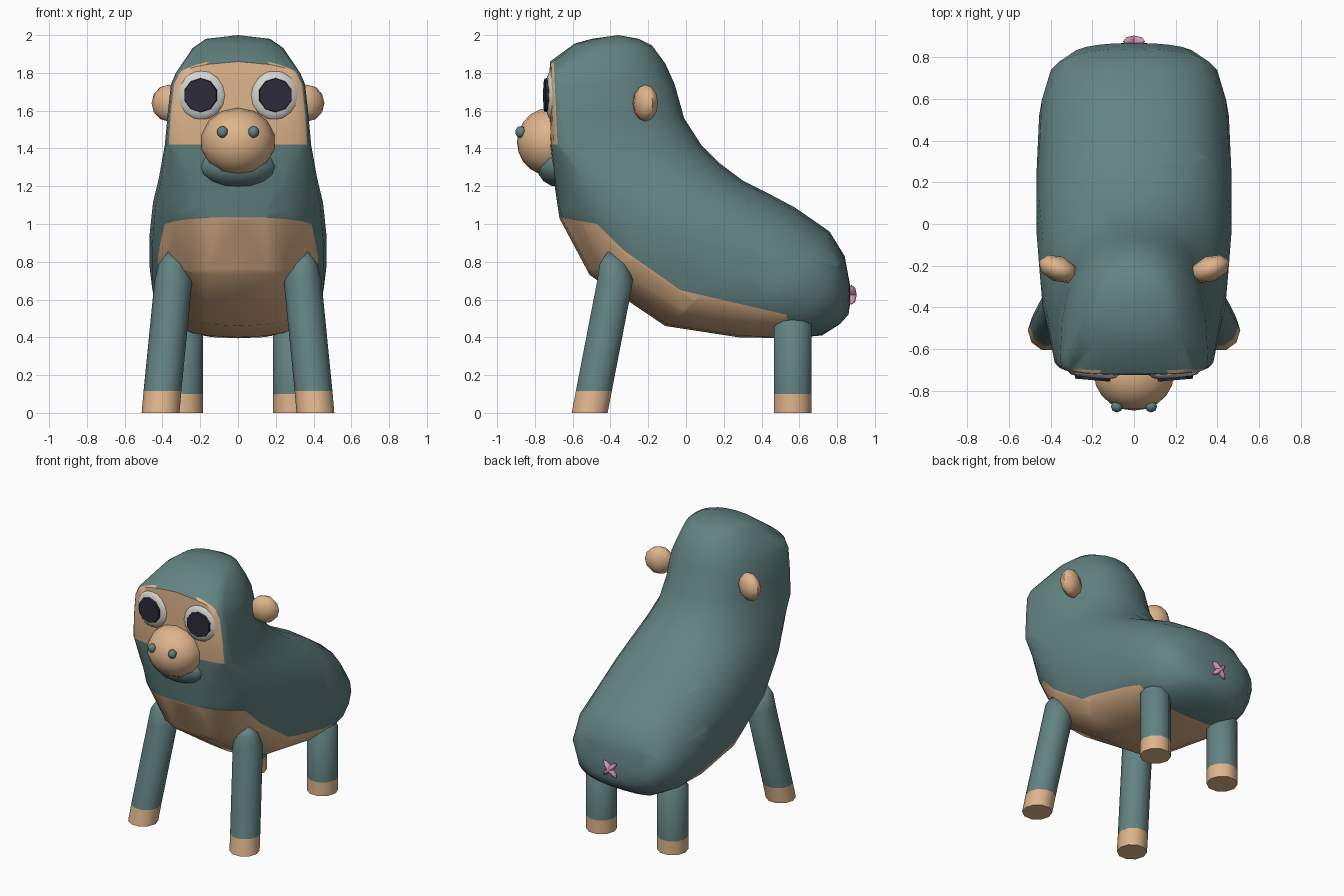
import bpy, bmesh, math
from mathutils import Vector, Matrix

if "Cube" in bpy.data.objects:
    bpy.data.objects.remove(bpy.data.objects["Cube"])


def colour(name, rgb):
    m = bpy.data.materials.new(name)
    m.diffuse_color = (*rgb, 1)
    m.use_nodes = True
    m.node_tree.nodes["Principled BSDF"].inputs["Base Color"].default_value = m.diffuse_color
    return m


TEAL = colour("teal_fur", (0.125, 0.225, 0.225))
TAN = colour("tan_skin", (0.74, 0.46, 0.26))
WHITE = colour("eye_white", (0.68, 0.67, 0.64))
DARK = colour("eye_dark", (0.026, 0.023, 0.042))
PINK = colour("pink", (0.70, 0.30, 0.50))


def finish(bm, name, mats, angle=50):
    bmesh.ops.recalc_face_normals(bm, faces=bm.faces)
    me = bpy.data.meshes.new(name)
    bm.to_mesh(me)
    bm.free()
    ob = bpy.data.objects.new(name, me)
    bpy.context.collection.objects.link(ob)
    for m in mats:
        me.materials.append(m)
    bpy.ops.object.select_all(action='DESELECT')
    ob.select_set(True)
    bpy.context.view_layer.objects.active = ob
    bpy.ops.object.shade_smooth_by_angle(angle=math.radians(angle))
    return ob


def loft(rings, start=None, end=None):
    """Skin a list of rings; close ends with a fan to a point or one flat face."""
    bm = bmesh.new()
    vr = [[bm.verts.new(p) for p in r] for r in rings]
    n = len(vr[0])
    for a, b in zip(vr, vr[1:]):
        for i in range(n):
            j = (i + 1) % n
            bm.faces.new((a[i], a[j], b[j], b[i]))
    for ring, tip in ((vr[0], start), (vr[-1], end)):
        if tip is None:
            bm.faces.new(ring)
        else:
            t = bm.verts.new(tip)
            for i in range(n):
                bm.faces.new((ring[i], ring[(i + 1) % n], t))
    return bm


def blob(name, mat, centre, radii, rot=None, seg=12, rows=8):
    bm = bmesh.new()
    bmesh.ops.create_uvsphere(bm, u_segments=seg, v_segments=rows, radius=1)
    m = Matrix.Translation(centre) @ (rot or Matrix()) @ Matrix.Diagonal((*radii, 1))
    bmesh.ops.transform(bm, matrix=m, verts=bm.verts)
    return finish(bm, name, [mat], 60)


# Body: cross-sections between front (y, z) and back (y, z) outline points:
# front, back, half width, widest position, front squareness, side drop
STATIONS = [
    ((-0.50, 1.980), (-0.25, 1.980), 0.17, 0.40, 2.2, 0.00),
    ((-0.59, 1.955), (-0.18, 1.945), 0.24, 0.35, 2.6, 0.02),
    ((-0.72, 1.860), (-0.11, 1.850), 0.33, 0.14, 4.0, 0.06),
    ((-0.725, 1.74), (-0.06, 1.740), 0.355, 0.12, 4.0, 0.0),
    ((-0.72, 1.580), (-0.01, 1.560), 0.373, 0.12, 4.0, 0.0),
    ((-0.72, 1.420), (0.080, 1.420), 0.387, 0.14, 4.0, 0.0),
    ((-0.695, 1.20), (0.180, 1.320), 0.42, 0.32, 2.8, 0.0),
    ((-0.67, 1.030), (0.300, 1.230), 0.45, 0.42, 2.5, 0.0),
    ((-0.51, 0.730), (0.440, 1.160), 0.468, 0.5, 2.5, 0.0),
    ((-0.11, 0.460), (0.580, 1.085), 0.468, 0.5, 2.5, 0.0),
    ((0.28, 0.400), (0.760, 0.960), 0.455, 0.5, 2.5, 0.0),
    ((0.55, 0.395), (0.840, 0.830), 0.41, 0.5, 2.5, 0.0),
    ((0.72, 0.410), (0.868, 0.680), 0.31, 0.5, 2.5, 0.0),
    ((0.815, 0.47), (0.868, 0.570), 0.17, 0.5, 2.2, 0.0),
]


def body_ring(front, back, w, mid, sq, drop, n=24):
    f, b = Vector((0, *front)), Vector((0, *back))
    c = f.lerp(b, mid)
    pts = []
    for i in range(n):
        a = 2 * math.pi * i / n
        s, k = round(math.sin(a), 6), round(math.cos(a), 6)
        p = sq if s < 0 else 2.35
        x = math.copysign(abs(k) ** (2 / p), k)
        v = abs(s) ** (2 / p)
        q = c.lerp(f if s < 0 else b, v)
        pts.append((x * w, q.y, q.z - drop * x * x))
    return pts


bm = loft([body_ring(*s) for s in STATIONS], (0, -0.36, 2.0), (0, 0.86, 0.52))
# Outlines of the belly patch and face patch, cut into the surface
BELLY = [(-0.67, 1.035), (-0.47, 1.0), (-0.33, 0.86), (-0.03, 0.65), (0.53, 0.52), (0.58, 0.38)]
FACE = [(-0.68, 1.42), (-0.70, 1.86)]


def cut(p, q):
    bmesh.ops.bisect_plane(bm, geom=bm.verts[:] + bm.edges[:] + bm.faces[:], dist=1e-5,
                           plane_co=(0, *p), plane_no=(0, q[1] - p[1], p[0] - q[0]))


for p, q in zip(BELLY, BELLY[1:]):
    cut(p, q)
cut(*FACE)
cut((0, 1.42), (1, 1.42))


def is_belly(y, z):
    if y < BELLY[0][0]:
        return z < BELLY[0][1]
    for (y0, z0), (y1, z1) in zip(BELLY, BELLY[1:]):
        if y <= y1:
            return z < z0 + (z1 - z0) * (y - y0) / (y1 - y0)
    return False


for f in bm.faces:
    c = f.calc_center_median()
    edge = -0.68 - 0.02 * (c.z - 1.42) / 0.44
    top = max(v.co.z for v in f.verts)
    is_face = c.y < edge and c.z > 1.42 and top < 1.862 and f.normal.z < 0.5
    f.material_index = int(is_face or is_belly(c.y, c.z))
finish(bm, "body", [TEAL, TAN])

# Muzzle, chin and nostrils
blob("muzzle", TAN, (0, -0.72, 1.435), (0.197, 0.18, 0.175), Matrix.Rotation(math.pi / 2, 4, 'X'), 14, 10)
bpy.data.objects["muzzle"].scale = (1, 1, 1)
blob("chin", TEAL, (0, -0.67, 1.305), (0.21, 0.12, 0.11))


def leg(name, sections, tip, cuff):
    """Straight round leg from (centre, radius) sections with a tan foot."""
    rings = [[(c[0] + r * math.cos(a), c[1] + r * math.sin(a), c[2])
              for a in [2 * math.pi * i / 10 for i in range(10)]] for c, r in sections]
    b = loft(rings, None, tip)
    for f in b.faces:
        f.material_index = int(f.calc_center_median().z < cuff)
    finish(b, name, [TEAL, TAN])


for s, side in ((1, "right"), (-1, "left")):
    blob("nostril_" + side, TEAL, (s * 0.082, -0.875, 1.487), (0.029, 0.029, 0.031), None, 8, 6)

    # Eyes: pale rim with a dark pupil, turned slightly outwards
    turn = Matrix.Rotation(s * math.radians(5), 4, 'Z')
    blob("eye_" + side, WHITE, (s * 0.195, -0.712, 1.682), (0.126, 0.034, 0.132), turn, 12, 8)
    b = bmesh.new()
    bmesh.ops.create_cone(b, cap_ends=True, segments=10, radius1=0.092, radius2=0.088, depth=0.02)
    bmesh.ops.transform(b, verts=b.verts, matrix=Matrix.Translation((s * 0.198, -0.739, 1.682)) @ turn
                        @ Matrix.Rotation(math.pi / 2, 4, 'X'))
    finish(b, "pupil_" + side, [DARK], 30)

    # Ears
    blob("ear_" + side, TAN, (s * 0.365, -0.215, 1.64), (0.10, 0.062, 0.098),
         Matrix.Rotation(s * math.radians(22), 4, 'Z'), 8, 6)

    # Legs
    leg("front_leg_" + side,
        [((s * 0.41, -0.51, 0), 0.1), ((s * 0.40, -0.488, 0.115), 0.1),
         ((s * 0.342, -0.375, 0.70), 0.1), ((s * 0.345, -0.385, 0.79), 0.075)],
        (s * 0.365, -0.41, 0.86), 0.11)
    leg("hind_leg_" + side,
        [((s * 0.288, 0.565, 0), 0.104), ((s * 0.288, 0.565, 0.10), 0.104),
         ((s * 0.288, 0.565, 0.47), 0.104), ((s * 0.288, 0.565, 0.51), 0.07)],
        (s * 0.288, 0.565, 0.522), 0.09)

    # Crossed rump mark
    blob("rump_mark_" + side, PINK, (0, 0.876, 0.625), (0.075, 0.028, 0.018),
         Matrix.Rotation(s * math.radians(45), 4, 'Y'), 8, 6)
